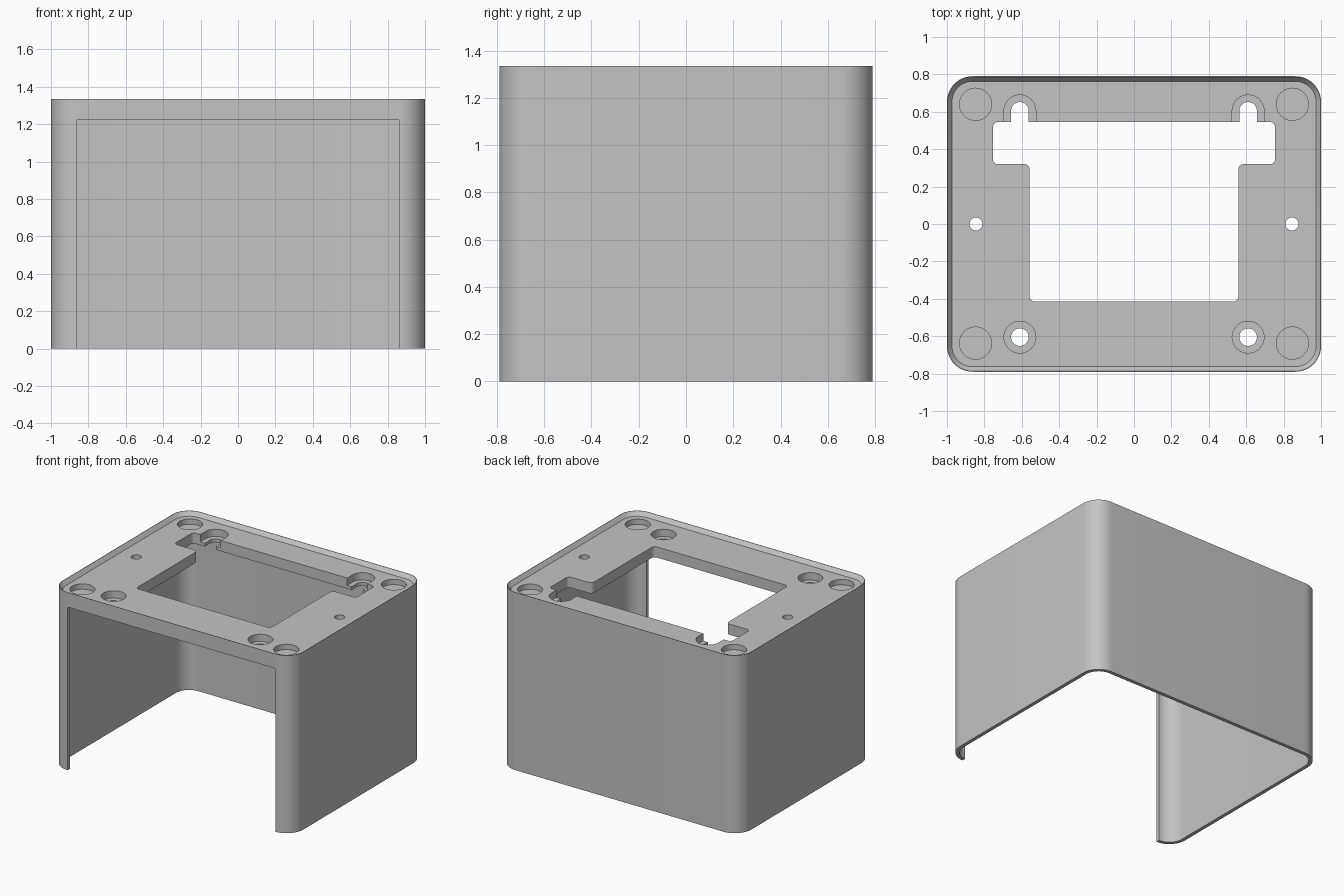
import bpy, bmesh, math
from mathutils import Vector

if "Cube" in bpy.data.objects:
    bpy.data.objects.remove(bpy.data.objects["Cube"])

W, D, H = 1.0, 0.79, 1.335      # half width, half depth, height
WALL, R = 0.027, 0.137          # wall thickness, outer corner radius
PLATE_TOP, PLATE_BOTTOM = 1.305, 1.225

grey = bpy.data.materials.new("grey plastic")
grey.diffuse_color = (0.55, 0.55, 0.55, 1)
grey.use_nodes = True
grey.node_tree.nodes["Principled BSDF"].inputs["Base Color"].default_value = grey.diffuse_color


def fillet(points, r, n=12):
    """Round every corner of a polygon with radius r."""
    out = []
    pts = [Vector(p) for p in points]
    for i, p in enumerate(pts):
        a = (pts[i - 1] - p).normalized()
        b = (pts[(i + 1) % len(pts)] - p).normalized()
        half = a.angle(b) / 2
        centre = p + (a + b).normalized() * (r / math.sin(half))
        start = p + a * (r / math.tan(half)) - centre
        end = p + b * (r / math.tan(half)) - centre
        sweep = math.pi - 2 * half
        for k in range(n + 1):
            t = k / n
            s = (start * math.sin((1 - t) * sweep) + end * math.sin(t * sweep)) / math.sin(sweep)
            out.append(centre + s)
    return out


def rounded_box(hx, hy, r):
    return fillet([(-hx, -hy), (hx, -hy), (hx, hy), (-hx, hy)], r)


def circle(x, y, r, n=40):
    return [Vector((x + r * math.cos(2 * math.pi * k / n), y + r * math.sin(2 * math.pi * k / n)))
            for k in range(n)]


def slot(x, y, r, y_end, n=20):
    """Round-ended slot that opens towards -y."""
    arc = [Vector((x + r * math.cos(math.pi * k / n), y + r * math.sin(math.pi * k / n)))
           for k in range(n + 1)]
    return [Vector((x + r, y_end))] + arc + [Vector((x - r, y_end))]


def solid(name, low, z0, z1, high=None):
    """Closed prism or loft between two outlines."""
    bm = bmesh.new()
    a = [bm.verts.new((p.x, p.y, z0)) for p in low]
    b = [bm.verts.new((p.x, p.y, z1)) for p in (high or low)]
    bm.faces.new(a[::-1])
    bm.faces.new(b)
    for i in range(len(a)):
        j = (i + 1) % len(a)
        bm.faces.new((a[i], a[j], b[j], b[i]))
    bmesh.ops.recalc_face_normals(bm, faces=bm.faces)
    mesh = bpy.data.meshes.new(name)
    bm.to_mesh(mesh)
    bm.free()
    ob = bpy.data.objects.new(name, mesh)
    bpy.context.collection.objects.link(ob)
    mesh.materials.append(grey)
    return ob


# Outer body
housing = solid("housing", rounded_box(W, D, R), 0, H)
cutters = []


def cut(name, *args):
    ob = solid(name, *args)
    ob.hide_render = True
    cutters.append(ob)
    return ob


# Hollow inside, open at the bottom
cut("cavity", rounded_box(W - WALL, D - WALL, R - WALL), -0.1, PLATE_BOTTOM)

# Front opening with slightly rounded top corners
opening = cut("front_opening", fillet([(-0.863, -0.2), (0.863, -0.2), (0.863, PLATE_BOTTOM),
                                       (-0.863, PLATE_BOTTOM)], 0.012, 4), 0.72, 0.9)
opening.rotation_euler.x = math.pi / 2

# Sloped recess inside the top rim
cut("top_recess", rounded_box(W - 0.027, D - 0.027, R - 0.027), PLATE_TOP, H + 0.01,
    rounded_box(W + 0.005, D + 0.005, R + 0.005))

# T-shaped window through the top plate
tee = [(-0.558, -0.415), (0.558, -0.415), (0.558, 0.32), (0.755, 0.32),
       (0.755, 0.545), (-0.755, 0.545), (-0.755, 0.32), (-0.558, 0.32)]
cut("window", fillet(tee, 0.028, 6), 1.1, 1.5)

for s in (-1, 1):
    # Screw holes and rear keyhole slots, each with a wide upper step
    cut("screw_step", circle(s * 0.61, -0.605, 0.085), 1.25, 1.5)
    cut("screw_hole", circle(s * 0.61, -0.605, 0.047), 1.1, 1.5)
    cut("slot_step", slot(s * 0.61, 0.605, 0.085, 0.5), 1.25, 1.5)
    cut("slot_hole", slot(s * 0.61, 0.605, 0.047, 0.49), 1.1, 1.5)
    # Small side holes
    cut("side_hole", circle(s * 0.845, 0.0, 0.035), 1.1, 1.5)
    # Shallow round corner pockets
    for y in (-0.637, 0.64):
        cut("corner_pocket", circle(s * 0.847, y, 0.086), 1.265, 1.5)

bpy.context.view_layer.objects.active = housing
housing.select_set(True)
for c in cutters:
    m = housing.modifiers.new(c.name, 'BOOLEAN')
    m.operation, m.solver, m.object = 'DIFFERENCE', 'EXACT', c
    bpy.ops.object.modifier_apply(modifier=m.name)
for c in cutters:
    bpy.data.objects.remove(c)

bpy.ops.object.shade_smooth_by_angle(angle=math.radians(30))
